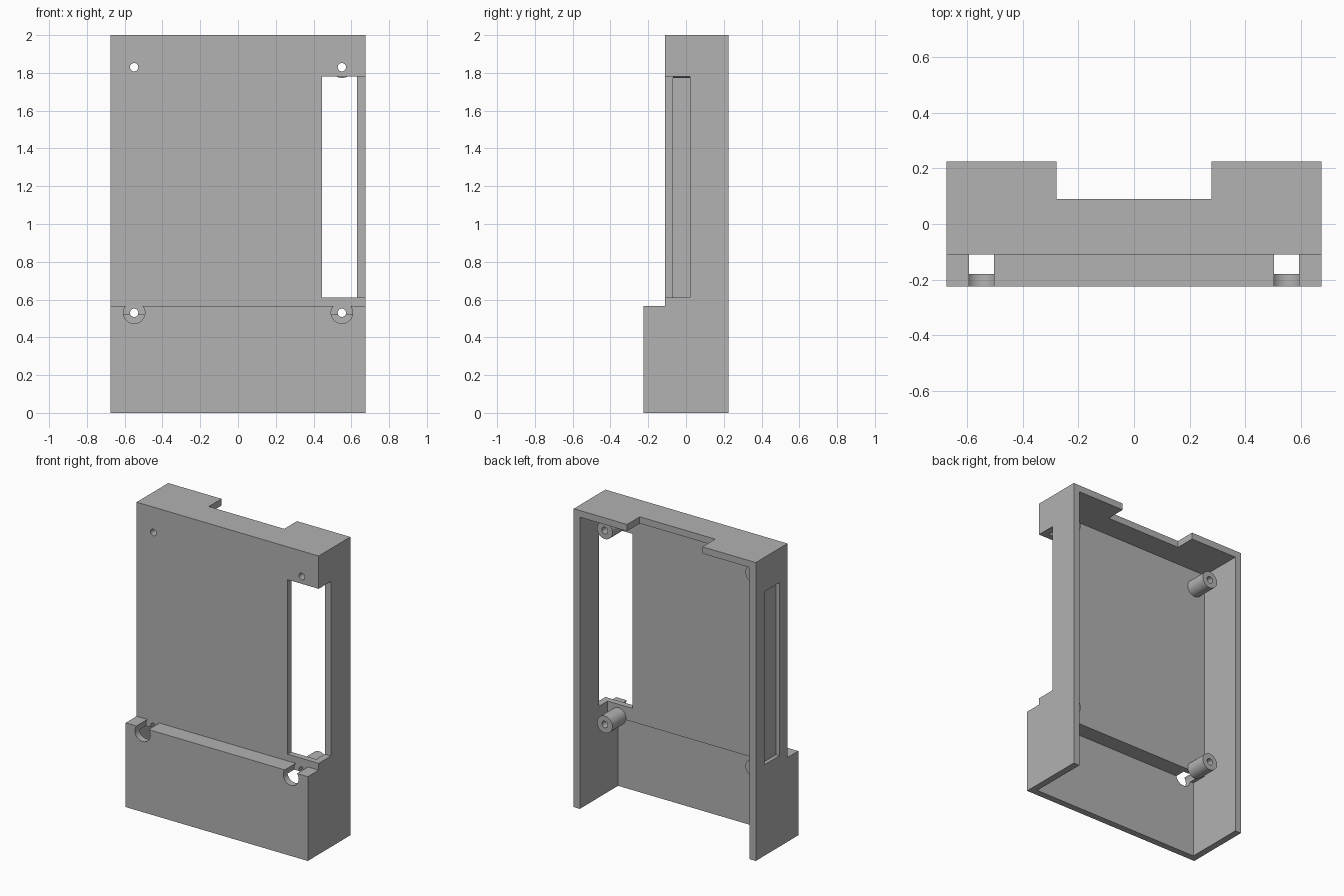
import bpy
import math

cube = bpy.data.objects.get("Cube")
if cube:
    bpy.data.objects.remove(cube, do_unlink=True)

# One grey plastic for everything
grey = bpy.data.materials.new("grey plastic")
grey.use_nodes = True
colour = (0.445, 0.445, 0.445, 1)
grey.diffuse_color = colour
grey.node_tree.nodes["Principled BSDF"].inputs["Base Color"].default_value = colour

HALF_W, WALL = 0.675, 0.045
BACK, PLATE, BOX = 0.225, -0.11, -0.225     # y of back rim, upper plate, lower box
LEDGE = 0.565                               # top of the lower box
POST_X, POST_R, BORE_R = 0.55, 0.057, 0.022
POST_Z = (0.53, 1.83)
WIN_LOW, WIN_HIGH = 0.61, 1.78


def extrude_profile(name, profile, half):
    """Solid from a y-z profile, extruded across x."""
    n = len(profile)
    verts = [(x, y, z) for x in (-half, half) for y, z in profile]
    faces = [tuple(reversed(range(n))), tuple(range(n, 2 * n))]
    faces += [(i, (i + 1) % n, n + (i + 1) % n, n + i) for i in range(n)]
    mesh = bpy.data.meshes.new(name)
    mesh.from_pydata(verts, [], faces)
    mesh.materials.append(grey)
    obj = bpy.data.objects.new(name, mesh)
    bpy.context.collection.objects.link(obj)
    return obj


def box(name, low, high):
    obj = extrude_profile(name, [(low[1], low[2]), (high[1], low[2]),
                                 (high[1], high[2]), (low[1], high[2])],
                          (high[0] - low[0]) / 2)
    obj.location.x = (low[0] + high[0]) / 2
    return obj


def rod(name, x, z, radius, y0, y1):
    bpy.ops.mesh.primitive_cylinder_add(
        vertices=48, radius=radius, depth=y1 - y0,
        location=(x, (y0 + y1) / 2, z), rotation=(math.pi / 2, 0, 0))
    obj = bpy.context.object
    obj.name = name
    obj.data.materials.append(grey)
    return obj


def cut(target, cutter):
    cutter.hide_render = True
    mod = target.modifiers.new("cut", 'BOOLEAN')
    mod.operation, mod.solver, mod.object = 'DIFFERENCE', 'EXACT', cutter
    bpy.context.view_layer.objects.active = target
    bpy.ops.object.modifier_apply(modifier=mod.name)
    bpy.data.objects.remove(cutter, do_unlink=True)


def smooth(obj):
    bpy.ops.object.select_all(action='DESELECT')
    obj.select_set(True)
    bpy.context.view_layer.objects.active = obj
    bpy.ops.object.shade_smooth_by_angle(angle=math.radians(30))


# Stepped housing, open at the back and bottom
housing = extrude_profile("housing", [(BOX, 0), (BACK, 0), (BACK, 2), (PLATE, 2),
                                      (PLATE, LEDGE), (BOX, LEDGE)], HALF_W)
inner_plate = PLATE + WALL - 0.005
cut(housing, extrude_profile("cavity", [
    (BOX + WALL, -0.1), (0.4, -0.1), (0.4, 2 - WALL), (inner_plate, 2 - WALL),
    (inner_plate, LEDGE - WALL), (BOX + WALL, LEDGE - WALL)], HALF_W - WALL))

# Notch in the top wall, corner window, and slot in the opposite side wall
cut(housing, box("top_notch", (-0.28, 0.09, 1.9), (0.28, 0.4, 2.1)))
cut(housing, box("corner_window", (0.445, -0.3, WIN_LOW), (0.8, 0.02, WIN_HIGH)))
cut(housing, box("side_slot", (-0.8, -0.025, WIN_LOW), (-0.65, 0.13, WIN_HIGH - 0.01)))

# Screw posts, their bores, and the screw-head recesses in the lower box
for side, x in (("right", -POST_X), ("left", POST_X)):
    for level, z in zip(("lower", "upper"), POST_Z):
        post = rod(f"{level}_{side}_screw_post", x, z, POST_R, inner_plate, 0.075)
        cut(post, rod("bore", x, z, BORE_R, -0.3, 0.3))
        cut(housing, rod("screw_hole", x, z, BORE_R, -0.3, 0.1))
        smooth(post)
    cut(housing, rod("screw_recess", x, POST_Z[0], POST_R, -0.3, PLATE))
smooth(housing)
